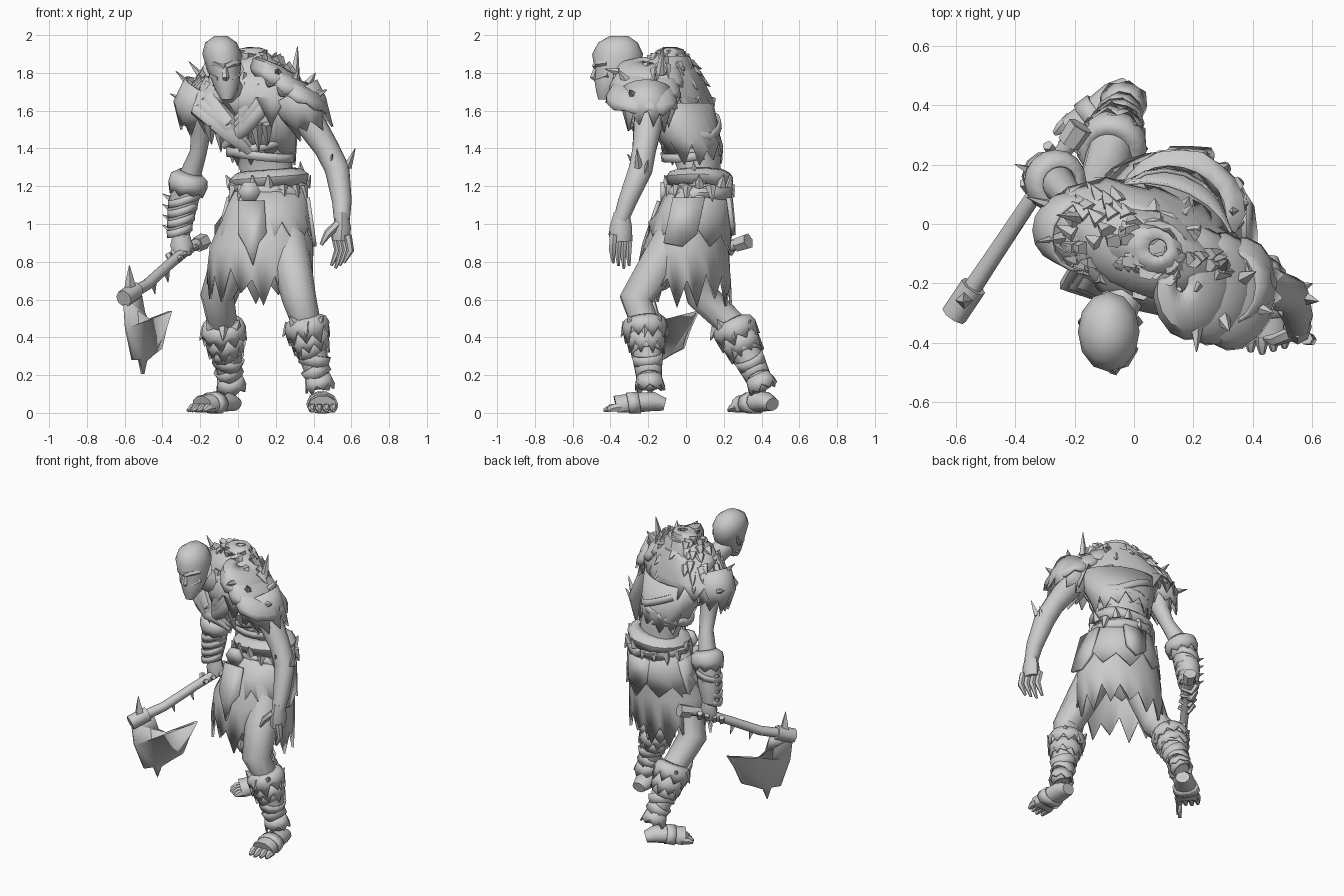
import bpy, bmesh, math, random
from mathutils import Vector as V, Matrix

random.seed(4)
MAT = bpy.data.materials.new("light_grey")
MAT.diffuse_color = (0.6, 0.6, 0.6, 1)


def finish(name, bm, thick=0, angle=48):
    for v in bm.verts:
        v.co.z = max(v.co.z, 0.003)
    bmesh.ops.recalc_face_normals(bm, faces=bm.faces)
    me = bpy.data.meshes.new(name)
    bm.to_mesh(me)
    bm.free()
    ob = bpy.data.objects.new(name, me)
    bpy.context.collection.objects.link(ob)
    me.materials.append(MAT)
    if thick:
        m = ob.modifiers.new("thickness", 'SOLIDIFY')
        m.thickness, m.offset = thick, 0
    bpy.ops.object.select_all(action='DESELECT')
    ob.select_set(True)
    bpy.context.view_layer.objects.active = ob
    bpy.ops.object.shade_smooth_by_angle(angle=math.radians(angle))
    return ob


def skin(bm, rings, caps=True):
    rows = [[bm.verts.new(p) for p in r] for r in rings]
    n = len(rows[0])
    for a, b in zip(rows, rows[1:]):
        for i in range(n):
            bm.faces.new((a[i], a[(i + 1) % n], b[(i + 1) % n], b[i]))
    if caps:
        bm.faces.new(rows[0])
        bm.faces.new(rows[-1])


def loft(name, secs, n=12, rot=0, jag=0, thick=0, tilt=(0, 0), rough=0):
    """Stacked ellipses (x, y, z, rx, ry); jag makes a torn last edge."""
    rings = []
    for k, (x, y, z, rx, ry) in enumerate(secs):
        ring = []
        for i in range(n):
            a = 2 * math.pi * i / n
            s = 1 + random.uniform(-rough, rough)
            p = Matrix.Rotation(math.radians(rot), 3, 'Z') @ V((rx * s * math.cos(a), ry * s * math.sin(a), 0))
            p.z = p.x * tilt[0] + p.y * tilt[1]
            if jag and k == len(secs) - 1:
                p.z += (jag if i % 2 else -jag) * random.uniform(.2, 1.3)
            ring.append(p + V((x, y, z)))
        rings.append(ring)
    bm = bmesh.new()
    skin(bm, rings, not thick)
    return finish(name, bm, thick)


def tube(name, pts, n=8, flat=1.0, side=(1, 0, 0), jag=0, thick=0):
    """Round limb through (x, y, z, radius); flat squashes it across side."""
    P = [V(p[:3]) for p in pts]
    rings = []
    for k, p in enumerate(P):
        d = (P[min(k + 1, len(P) - 1)] - P[max(k - 1, 0)]).normalized()
        u = (V(side) - d * d.dot(V(side))).normalized()
        w = d.cross(u)
        ring = []
        for i in range(n):
            a = 2 * math.pi * i / n
            q = p + pts[k][3] * (u * math.cos(a) + w * flat * math.sin(a))
            if jag and k == len(P) - 1:
                q += d * (jag if i % 2 else -jag) * random.uniform(.3, 1.2)
            ring.append(q)
        rings.append(ring)
    bm = bmesh.new()
    skin(bm, rings, not thick)
    return finish(name, bm, thick)


def spike(name, base, tip, r, n=4, flat=1.0):
    b, t = V(base), V(tip)
    tube(name, [(*b, r), (*b.lerp(t, .5), r * .6), (*t, .002)], n, flat)


def plate(name, pts, thick):
    bm = bmesh.new()
    bm.faces.new([bm.verts.new(p) for p in pts])
    bmesh.ops.triangulate(bm, faces=bm.faces)
    return finish(name, bm, thick, 20)


# Head, face and neck
loft("head", [(-.06, -.435, 1.66, .03, .03), (-.06, -.42, 1.70, .055, .055), (-.065, -.395, 1.76, .075, .09),
              (-.075, -.365, 1.82, .09, .12), (-.085, -.362, 1.9, .104, .135),
              (-.09, -.36, 1.96, .084, .105), (-.09, -.355, 1.995, .035, .05)], 12)
tube("neck", [(-.07, -.34, 1.76, .06), (-.03, -.22, 1.7, .075), (.04, -.1, 1.62, .12)])
for s in (-1, 1):
    x = -.075 + s * .045
    tube("brow", [(-.07, -.482, 1.835, .016), (x, -.465, 1.85, .018), (x + s * .035, -.42, 1.85, .01)], 5)
    tube("cheekbone", [(-.07 + s * .03, -.465, 1.77, .016), (-.07 + s * .07, -.41, 1.79, .018)], 5)
    tube("ear", [(-.08 + s * .08, -.35, 1.78, .01), (-.08 + s * .09, -.33, 1.82, .022), (-.08 + s * .09, -.31, 1.86, .006)], 5, .5)
tube("nose", [(-.07, -.47, 1.84, .012), (-.066, -.49, 1.775, .02), (-.066, -.47, 1.76, .012)], 5)
tube("jaw", [(-.11, -.39, 1.72, .018), (-.062, -.455, 1.685, .026), (-.012, -.39, 1.72, .018)], 6)

# Torso and ragged vest
loft("torso", [(.15, .07, 1.15, .17, .13), (.15, .07, 1.28, .145, .11), (.13, .05, 1.4, .165, .135),
               (.1, -.02, 1.55, .23, .165), (.07, -.09, 1.7, .27, .16), (.06, -.1, 1.82, .19, .145),
               (.08, -.08, 1.89, .1, .09)], 14, -20)
loft("vest", [(.09, -.05, 1.64, .26, .18), (.115, .01, 1.47, .2, .16), (.14, .05, 1.37, .17, .138)], 22, -20, .05, .01)
for z, tx in ((1.42, .25), (1.5, -.45), (1.37, -.1)):
    loft("chest_strap", [(.12, .025, z + .025, .182, .15), (.12, .03, z - .02, .18, .15)], 16, -20, 0, .012, (tx, .1))

# Fur mantle in torn layers, with flat drooping tufts
for z, k, j in ((1.92, .5, .03), (1.88, .78, .05), (1.82, 1, .07)):
    loft("fur_mantle", [(.08, -.08, z + .01, .03, .03), (.07, -.08, z, .14 * k, .12 * k), (.05, -.095, z - .06, .27 * k, .17 * k),
                        (.04, -.09, z - .15, .335 * k, .19 * k), (.04, -.07, z - .22, .35 * k, .195 * k)],
         26, -20, j, .012, (0, 0), .05)
R = Matrix.Rotation(math.radians(-20), 3, 'Z')
for i in range(90):
    a, e = random.uniform(0, 6.28), random.uniform(.1, 1.45)
    d = V((math.cos(a) * math.cos(e), math.sin(a) * math.cos(e), math.sin(e)))
    p = V((.05, -.09, 1.63)) + R @ V((d.x * .31, d.y * .18, d.z * .28))
    flow = R @ V((d.x, d.y * .6, 0)) * .055 + V((0, .01, -.055 + .08 * d.z * random.random()))
    spike("fur_tuft", p - flow * .4, p + flow, .034, 5, .7)

# Crossed scarf in front
for k in range(3):
    o = k * .03
    tube("scarf_left", [(-.1 - o, -.1, 1.76, .03), (-.15 - o, -.2, 1.66 - o, .045), (-.05, -.25, 1.54 - o, .045), (.06, -.18, 1.44 - o, .02)], 7, .7)
    tube("scarf_right", [(.1 + o, -.18, 1.82, .03), (.09 + o, -.27, 1.7 - o, .045), (.03, -.26, 1.57 - o, .045), (-.08, -.18, 1.47 - o, .02)], 7, .7)
for i in range(7):
    x = -.15 + i * .05
    spike("scarf_rag", (x, -.22, 1.53), (x + .01, -.18, 1.42 - .04 * (i % 2)), .035)

# Layered armoured shoulder and its spikes
for k in range(3):
    c = V((.19, -.2, 1.8)).lerp(V((.33, -.235, 1.69)), k / 2)
    loft("shoulder_plate", [(c.x - .03, c.y, c.z + .055, .02, .03), (c.x - .02, c.y, c.z + .05, .06, .09), (c.x, c.y, c.z + .03, .105, .15),
                            (c.x + .01, c.y, c.z - .02, .125, .18), (c.x + .015, c.y, c.z - .055, .125, .185)],
         16, -10, .015, .018, (-.4, 0))
for b, t in (((.3, -.14, 1.79), (.315, -.12, 1.94)), ((.21, -.33, 1.8), (.21, -.43, 1.82)),
             ((.3, -.32, 1.76), (.32, -.36, 1.82)), ((.37, -.18, 1.74), (.41, -.16, 1.8)), ((.41, -.28, 1.68), (.47, -.3, 1.71)),
             ((-.22, -.04, 1.7), (-.33, -.06, 1.81)), ((-.17, .02, 1.75), (-.26, .03, 1.86)), ((-.25, .05, 1.64), (-.36, .09, 1.69))):
    spike("shoulder_spike", b, t, .026, 5)

# Arms with torn sleeves
tube("bare_arm", [(.3, -.17, 1.68, .1), (.385, -.2, 1.53, .08), (.47, -.22, 1.4, .066), (.525, -.24, 1.29, .066),
                  (.55, -.31, 1.12, .052), (.55, -.345, 1.02, .042)], 10)
tube("bare_sleeve", [(.3, -.21, 1.7, .13), (.35, -.21, 1.61, .125), (.39, -.21, 1.53, .1)], 16, jag=.055, thick=.012)
tube("axe_arm", [(-.19, -.02, 1.68, .09), (-.195, .03, 1.5, .055), (-.21, .08, 1.38, .045), (-.26, .14, 1.24, .06),
                 (-.3, .17, 1.05, .055), (-.3, .18, .92, .036)], 10)
tube("axe_sleeve", [(-.17, -.04, 1.72, .12), (-.22, -.015, 1.62, .12), (-.215, .005, 1.54, .095)], 16, jag=.05, thick=.012)
for t in ((.58, -.25, 1.3, .62, -.26, 1.4), (.48, -.26, 1.3, .5, -.31, 1.37), (.56, -.22, 1.26, .6, -.2, 1.34)):
    spike("elbow_spike", t[:3], t[3:], .022)

# Hands: palm and bent fingers
tube("bare_palm", [(.55, -.34, 1.06, .042), (.55, -.345, .98, .06), (.545, -.345, .91, .056)], 8, .8, (0, 1, 0))
for i in range(4):
    x, y = .59 - i * .022, -.385 + i * .028
    tube("finger", [(x - .01, y, .94, .022), (x + .005, y - .005, .86, .02), (x - .03, y, .765 + .015 * abs(i - 2), .008)], 6)
tube("thumb", [(.53, -.37, 1.0, .025), (.475, -.39, .95, .022), (.44, -.385, .89, .009)], 6)
tube("grip_palm", [(-.3, .18, .96, .04), (-.3, .18, .89, .06), (-.29, .17, .83, .045)], 8, .8)
for i in range(4):
    q = V((-.25, .235, .895)).lerp(V((-.33, .11, .84)), i / 3)
    tube("grip_finger", [(q.x - .04, q.y + .03, q.z, .018), (q.x - .02, q.y, q.z - .045, .02), (q.x + .035, q.y - .03, q.z - .015, .016)], 5)

# Bracer with bands, torn cuff and studs
tube("bracer", [(-.265, .145, 1.22, .08), (-.3, .17, 1.06, .075), (-.31, .175, .95, .055)], 10)
tube("bracer_cuff", [(-.25, .135, 1.27, .06), (-.258, .14, 1.245, .095), (-.265, .145, 1.21, .1), (-.272, .15, 1.17, .09)], 16, jag=.02, thick=.012)
for i in range(4):
    z = 1.13 - i * .055
    loft("bracer_band", [(-.285 - i * .008, .16, z + .02, .082 - i * .006, .082 - i * .006),
                         (-.285 - i * .008, .16, z - .02, .08 - i * .006, .08 - i * .006)], 10, 0, 0, .01, (.3, .1))
    spike("bracer_spike", (-.35, .18, z), (-.4, .2, z + .03), .018)

# Belt, buckle, hanging flaps and torn skirt
loft("skirt", [(.16, .07, 1.2, .17, .14), (.145, .035, 1.05, .215, .19), (.125, .0, .88, .27, .218), (.115, .0, .67, .275, .235)], 28, -10, .09, .014)
loft("over_skirt", [(.16, .07, 1.19, .195, .16), (.15, .045, 1.05, .228, .2), (.138, .02, .92, .262, .222)], 18, -10, .07, .012)
for z, t in ((1.235, .08), (1.175, -.1)):
    loft("belt", [(.16, .07, z + .045, .13, .1), (.16, .07, z + .035, .18, .145), (.16, .07, z + .01, .203, .17), (.16, .07, z - .035, .193, .163)],
         18, -10, .012, .02, (t, 0), .04)
for i in range(16):
    a = i * .393
    p = V((.16 + .195 * math.cos(a), .07 + .16 * math.sin(a), 1.2))
    spike("belt_fur", p, p + V((.03 * math.cos(a), .025 * math.sin(a), random.choice((-.08, -.06, .06)))), .03, 5)
plate("buckle", [(.06 + .06 * math.cos(i * math.pi / 3), -.12, 1.17 + .06 * math.sin(i * math.pi / 3)) for i in range(6)], .03)
plate("front_flap", [(0, -.14, 1.12), (.14, -.145, 1.12), (.15, -.2, .95), (.11, -.22, .9), (.08, -.245, .78), (.04, -.225, .88), (0, -.2, .95)], .02)
plate("back_flap", [(.11, .235, 1.14), (.27, .225, 1.14), (.26, .245, .99), (.19, .25, .94), (.12, .25, .99)], .025)
plate("hip_flap", [(.37, -.07, 1.14), (.37, .1, 1.14), (.395, .06, .95), (.405, -.02, .88), (.405, -.12, .9)], .02)
plate("hip_flap", [(-.05, 0, 1.14), (-.05, .15, 1.14), (-.1, .13, .93), (-.115, .06, .87), (-.1, 0, .95)], .02)
spike("waist_rag", (.34, .05, 1.2), (.33, .04, 1.33), .04)


def leg(hip, knee, shin, ankle, heel, toe):
    """Thigh, wrapped shin with fur cuff, and a bandaged foot with toes."""
    S, A, H, T = V(shin), V(ankle), V(heel), V(toe)
    tube("thigh", [(*hip, .12), (*V(hip).lerp(V(knee), .55), .105), (*knee, .09), (*shin, .078)], 10)
    tube("shin", [(*shin, .085), (*S.lerp(A, .35), .085), (*S.lerp(A, .8), .06), (*ankle, .055)], 10)
    for o, r in ((0, .115), (.2, .098)):
        tube("fur_cuff", [(*S.lerp(A, o - .07), r - .045), (*S.lerp(A, o - .03), r - .012), (*S.lerp(A, o + .06), r), (*S.lerp(A, o + .2), r - .008)],
             18, jag=.035, thick=.013)
    for i in range(8):
        a, p = i * .785, S.lerp(A, .02)
        p += V((.09 * math.cos(a), .09 * math.sin(a), 0))
        spike("cuff_fur", p, p + V((.035 * math.cos(a), .035 * math.sin(a), (-.07, .04)[i % 2])), .03, 5)
    for i in range(4):
        c, d = S.lerp(A, .4 + i * .17), (A - S).normalized() * .03
        d += V((.012 * (-1) ** i, 0, 0))
        tube("leg_wrap", [(*(c - d), .088 - i * .008), (*(c + d), .082 - i * .008)], 10, thick=.01)
    tube("ankle_rag", [(*A.lerp(S, .2), .06), (*A, .076)], 14, jag=.02, thick=.012)
    f = T - H
    w = V((-f.y, f.x, 0)).normalized()
    tube("foot", [(*(H - f * .04 + V((0, 0, .045))), .045), (*(H + f * .15 + V((0, 0, .06))), .066), (*(H + f * .45 + V((0, 0, .055))), .07),
                  (*(H + f * .8 + V((0, 0, .03))), .08)], 10, .8, w)
    tube("foot_wrap", [(*(H + f * .4 + V((0, 0, .055))), .075), (*(H + f * .6 + V((0, 0, .045))), .08)], 10, .75, w, thick=.01)
    for i in range(4):
        p = H + f * .72 + w * (i - 1.5) * .038
        e = p + f * (.3 - .03 * abs(i - 1))
        tube("toe", [(p.x, p.y, .03, .024), (*(p.lerp(e, .6).xy), .026, .022), (e.x, e.y, .012, .01)], 6)


leg((.24, -.02, .98), (.325, -.265, .6), (.36, -.22, .48), (.435, -.19, .13), (.44, -.125, 0), (.45, -.43, 0))
leg((.03, .03, .98), (-.11, .085, .62), (-.08, .25, .46), (-.035, .41, .13), (-.02, .45, 0), (-.23, .26, 0))


# Axe: handle, socket, blade in the handle's upright plane, and rear spike
def ax(x, z):
    return (x, -.3 + (x + .6) * 1.5, z)


tube("axe_handle", [(*ax(-.18, .91), .035), (*ax(-.25, .88), .028), (*ax(-.36, .79), .028), (*ax(-.48, .68), .03), (*ax(-.6, .615), .034)], 8)
tube("axe_pommel", [(*ax(-.18, .91), .044), (*ax(-.22, .89), .04)], 6)
tube("axe_socket", [(*ax(-.54, .65), .046), (*ax(-.605, .605), .046)], 8)
plate("axe_blade", [ax(*p) for p in ((-.6, .6), (-.59, .45), (-.555, .28), (-.52, .28), (-.505, .205), (-.49, .275), (-.45, .31), (-.41, .34),
                                     (-.4, .42), (-.385, .45), (-.357, .54), (-.41, .5), (-.46, .485), (-.5, .53), (-.52, .64))], .022)
spike("axe_back_spike", ax(-.57, .64), ax(-.575, .78), .035)
for x, z in ((-.38, .76), (-.45, .7)):
    spike("handle_rag", ax(x, z), ax(x + .01, z - .07), .02)
